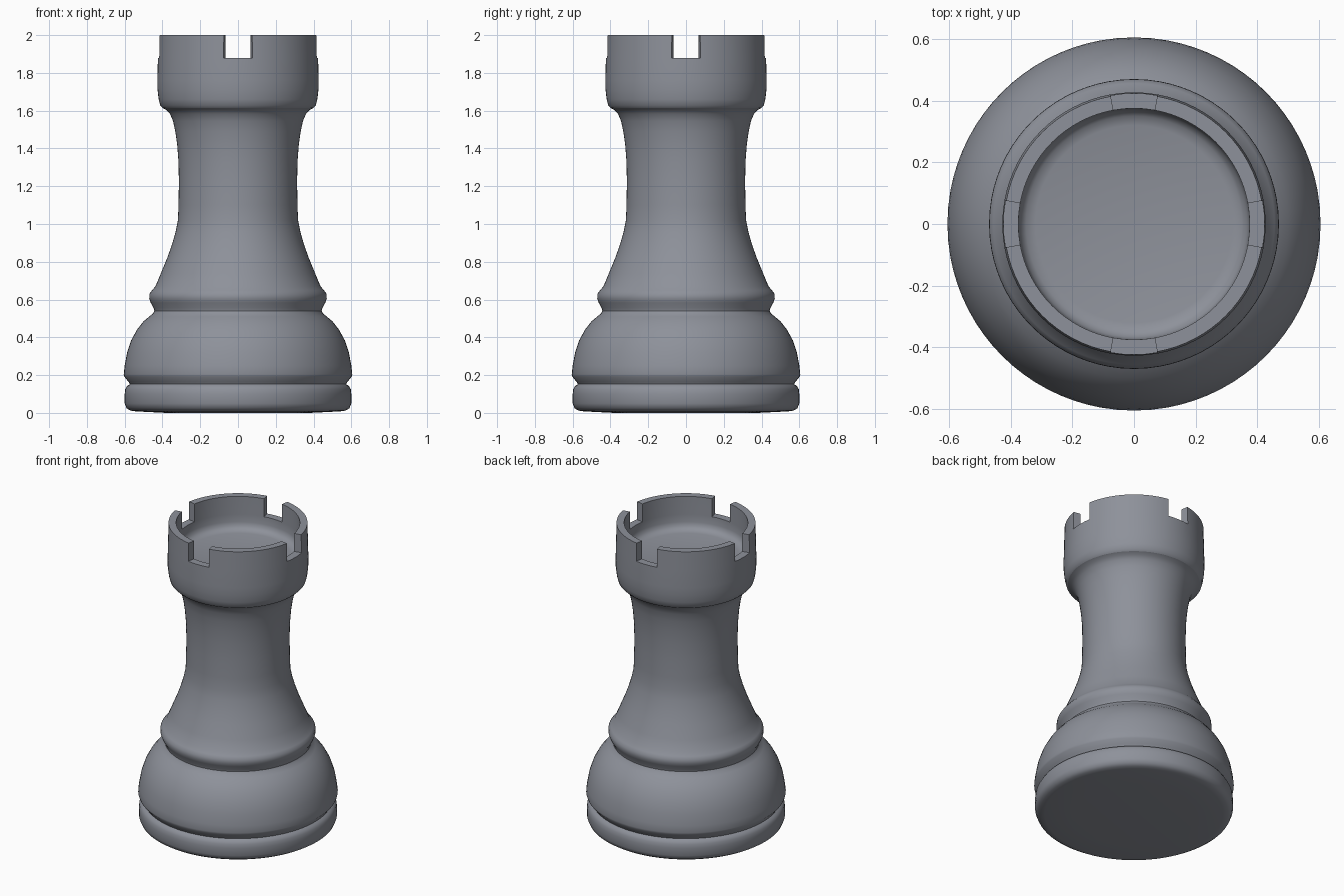
import bpy
import bmesh
from math import sin, cos, radians

cube = bpy.data.objects.get("Cube")
if cube:
    bpy.data.objects.remove(cube, do_unlink=True)

grey = bpy.data.materials.new("slate grey")
grey.use_nodes = True
colour = (0.27, 0.285, 0.325, 1)
grey.diffuse_color = colour
grey.node_tree.nodes["Principled BSDF"].inputs["Base Color"].default_value = colour

# Angular steps: each quarter has a notch on its axis and a merlon between
HALF, NOTCH, MERLON = 10.3, 4, 16
angles = []
for quarter in range(4):
    start = 90 * quarter - HALF
    angles += [start + 2 * HALF * i / NOTCH for i in range(NOTCH)]
    angles += [start + 2 * HALF + (90 - 2 * HALF) * i / MERLON for i in range(MERLON)]
STEPS = len(angles)


def lathe(name, profile, notch=None):
    """Turn a (radius, height) profile; notch = first and last profile index cut away."""
    bm = bmesh.new()
    grid = []
    for r, z in profile:
        if r == 0:
            grid.append([bm.verts.new((0, 0, z))] * STEPS)
        else:
            grid.append([bm.verts.new((r * cos(radians(a)), r * sin(radians(a)), z)) for a in angles])
    for j in range(STEPS):
        k = (j + 1) % STEPS
        step = j % (NOTCH + MERLON)
        cut = notch and step < NOTCH
        for i in range(len(profile) - 1):
            if cut and notch[0] <= i < notch[1]:
                continue
            corners = [grid[i][j], grid[i][k], grid[i + 1][k], grid[i + 1][j]]
            bm.faces.new(list(dict.fromkeys(corners)))
        if cut:
            a, b = notch
            bm.faces.new([grid[a][j], grid[a][k], grid[b][k], grid[b][j]])
        # Side walls of the notch
        if notch and step in (0, NOTCH):
            wall = [grid[i][j] for i in range(notch[0], notch[1] + 1)]
            bm.faces.new(wall if step == 0 else wall[::-1])
    bmesh.ops.delete(bm, geom=[v for v in bm.verts if not v.link_faces], context="VERTS")
    mesh = bpy.data.meshes.new(name)
    bm.to_mesh(mesh)
    bm.free()
    mesh.materials.append(grey)
    obj = bpy.data.objects.new(name, mesh)
    bpy.context.collection.objects.link(obj)
    bpy.ops.object.select_all(action="DESELECT")
    obj.select_set(True)
    bpy.context.view_layer.objects.active = obj
    bpy.ops.object.shade_smooth_by_angle(angle=radians(40))
    return obj


# Foot disc with rounded edges
lathe("foot", [(0, 0), (0.38, 0), (0.54, 0.008), (0.57, 0.012), (0.59, 0.025), (0.6, 0.05),
               (0.6, 0.1), (0.597, 0.125), (0.587, 0.143), (0.572, 0.152)])

# Domed base above the groove
lathe("base_dome", [(0.572, 0.152), (0.58, 0.165), (0.602, 0.192), (0.605, 0.205), (0.6, 0.25),
                    (0.587, 0.32), (0.565, 0.385), (0.535, 0.44), (0.5, 0.485), (0.47, 0.51),
                    (0.45, 0.527), (0.443, 0.54)])

# Collar ring and waisted shaft
lathe("collar_and_shaft", [(0.443, 0.54), (0.447, 0.556), (0.462, 0.583), (0.47, 0.605), (0.469, 0.63),
                           (0.456, 0.648), (0.437, 0.67), (0.41, 0.735), (0.375, 0.82), (0.35, 0.89),
                           (0.33, 0.96), (0.318, 1.02), (0.315, 1.1), (0.313, 1.22), (0.315, 1.33),
                           (0.322, 1.42), (0.332, 1.49), (0.344, 1.545), (0.36, 1.583), (0.378, 1.603),
                           (0.4, 1.615)])

# Hollow crown with four notches
lathe("crown", [(0.4, 1.615), (0.412, 1.628), (0.42, 1.66), (0.426, 1.71), (0.427, 1.76),
                (0.424, 1.88), (0.421, 2), (0.375, 2), (0.375, 1.88),
                (0.374, 1.83), (0.367, 1.805), (0.35, 1.788), (0.32, 1.78), (0, 1.78)], notch=(5, 8))
